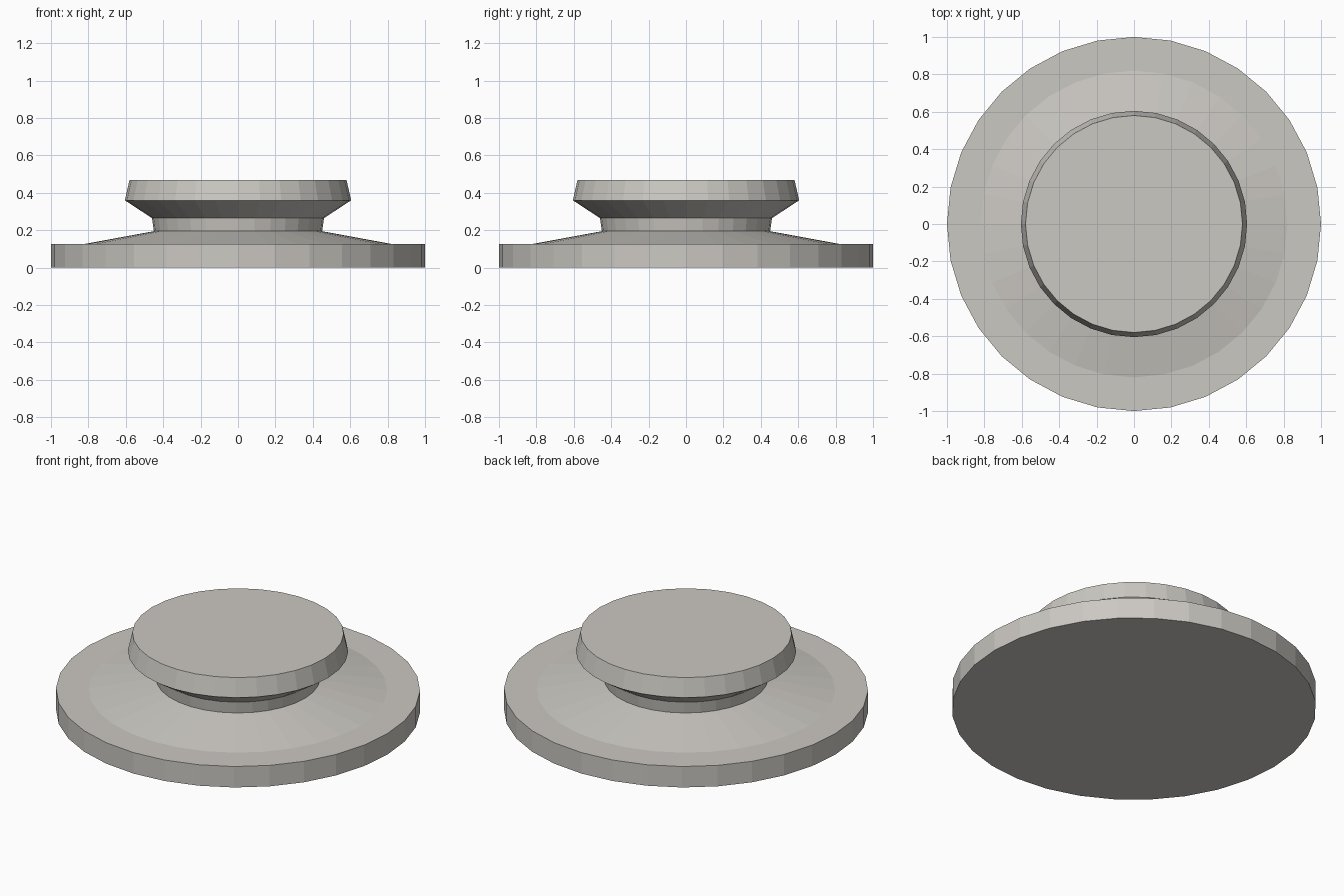
import bpy
import bmesh
from math import cos, sin, tau

SIDES = 32

cube = bpy.data.objects.get("Cube")
if cube:
    bpy.data.objects.remove(cube, do_unlink=True)

# Single warm grey material
grey = bpy.data.materials.new("warm_grey")
grey.use_nodes = True
colour = (0.60, 0.58, 0.54, 1.0)
grey.diffuse_color = colour
grey.node_tree.nodes["Principled BSDF"].inputs["Base Color"].default_value = colour


def turned_solid(name, profile):
    """Closed, flat-faced solid from (radius, height) rings, bottom to top."""
    bm = bmesh.new()
    rings = [[bm.verts.new((r * cos(tau * i / SIDES), r * sin(tau * i / SIDES), z))
              for i in range(SIDES)] for r, z in profile]
    for low, high in zip(rings, rings[1:]):
        for i in range(SIDES):
            j = (i + 1) % SIDES
            bm.faces.new((low[i], low[j], high[j], high[i]))
    bm.faces.new(rings[0][::-1])
    bm.faces.new(rings[-1])
    mesh = bpy.data.meshes.new(name)
    bm.to_mesh(mesh)
    bm.free()
    mesh.materials.append(grey)
    obj = bpy.data.objects.new(name, mesh)
    bpy.context.collection.objects.link(obj)
    return obj


# Wide disc base, sloped shoulder, narrow neck and flared cap in one turned body
turned_solid("turned_knob", [
    (1.0, 0.0), (1.0, 0.127),       # base rim
    (0.82, 0.127), (0.45, 0.195),   # flat lip and shoulder
    (0.46, 0.265),                  # neck
    (0.605, 0.36), (0.58, 0.47),    # flared cap
])
